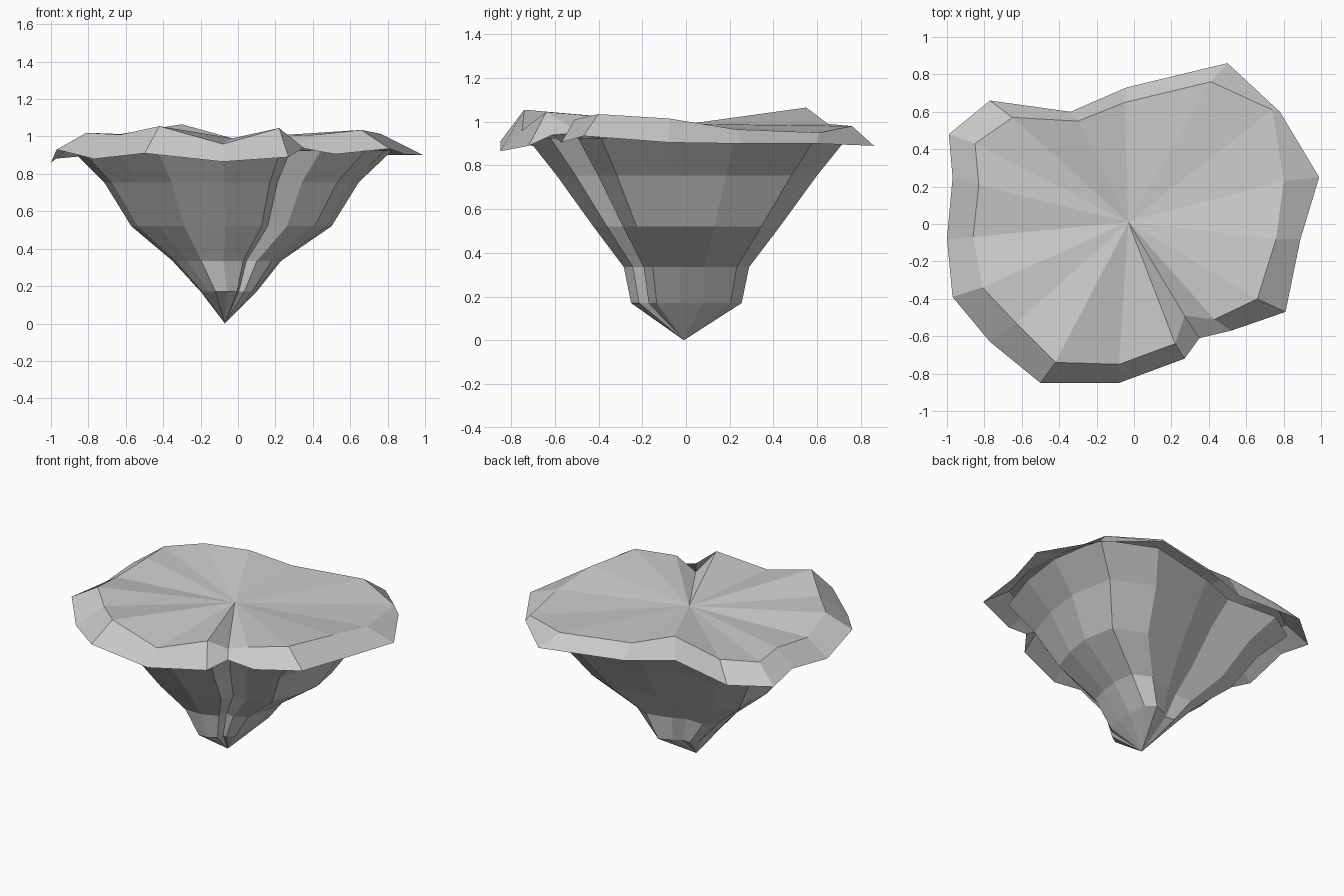
import bpy, bmesh

if "Cube" in bpy.data.objects:
    bpy.data.objects.remove(bpy.data.objects["Cube"])

# Top plateau edge (x, y, z), counter-clockwise; 18 sides
plateau = [(.80, .23, .965), (.74, .61, .95), (.41, .76, .98), (-.05, .65, .99),
           (-.30, .55, 1.065), (-.65, .57, 1.01), (-.85, .43, .99), (-.83, .21, 1.0),
           (-.86, -.07, .97), (-.81, -.34, 1.02), (-.63, -.53, 1.01), (-.42, -.74, 1.055),
           (-.08, -.75, .96), (.22, -.64, 1.045), (.27, -.49, .95), (.43, -.51, 1.01),
           (.66, -.40, 1.035), (.76, -.08, 1.015)]

# Drooping outer rim of the turf
rim = [(.99, .25, .90), (.78, .60, .90), (.50, .86, .89), (-.04, .73, .90),
       (-.34, .60, .93), (-.77, .66, .90), (-.99, .48, .88), (-.97, .25, .91),
       (-1.0, -.08, .86), (-.97, -.39, .93), (-.77, -.63, .88), (-.50, -.85, .91),
       (-.08, -.85, .865), (.27, -.72, .89), (.35, -.61, .94), (.52, -.57, .905),
       (.81, -.47, .935), (.89, -.08, .905)]


def build(name, rings, start=None, end=None):
    """Join rings of equal length with quads, optionally fanned to end points."""
    bm = bmesh.new()
    loops = [[bm.verts.new(p) for p in r] for r in rings]
    n = len(loops[0])
    for a, b in zip(loops, loops[1:]):
        for i in range(n):
            j = (i + 1) % n
            bm.faces.new((a[i], a[j], b[j], b[i]))
    for point, loop in ((start, loops[0]), (end, loops[-1])):
        if point:
            c = bm.verts.new(point)
            for i in range(n):
                bm.faces.new((loop[i], loop[(i + 1) % n], c))
    bmesh.ops.recalc_face_normals(bm, faces=bm.faces)
    # outward orientation for the open turf sheet
    top = max(bm.faces, key=lambda f: abs(f.normal.z))
    if start and not end and top.normal.z * (1 if start[2] > .5 else -1) < 0:
        bmesh.ops.reverse_faces(bm, faces=bm.faces)
    me = bpy.data.meshes.new(name)
    bm.to_mesh(me)
    bm.free()
    ob = bpy.data.objects.new(name, me)
    bpy.context.collection.objects.link(ob)
    return ob


# Turf: faceted top with overhanging skirt
build("turf_top", [plateau, rim], start=(-.03, .01, .99))

# Rock: tapering rings (centre x, x scale, y scale, z) down to the tip
levels = [(-.03, 1.03, .97, .925), (-.035, .82, .79, .755), (-.035, .645, .565, .52),
          (-.06, .35, .38, .335), (-.05, .18, .335, .17)]
rock = [[(cx + (x + .03) * sx, y * sy, z) for x, y, _ in plateau]
        for cx, sx, sy, z in levels]
build("rock_underside", rock, start=(-.03, .01, .93), end=(-.07, -.01, 0))
